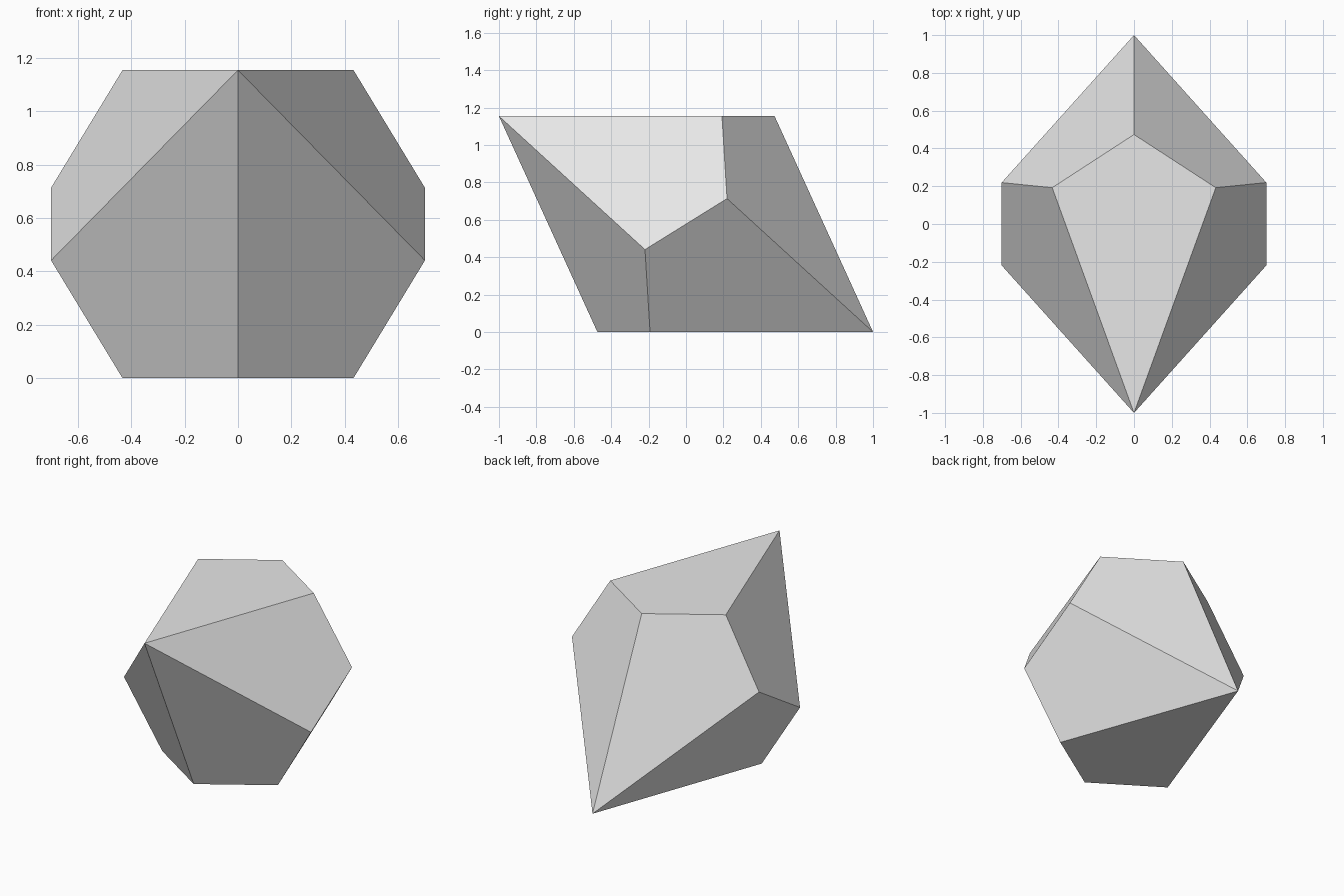
import bpy
import bmesh
from math import atan2, cos, pi, sin, tan
from mathutils import Matrix

cube = bpy.data.objects.get("Cube")
if cube:
    bpy.data.objects.remove(cube, do_unlink=True)

# Plain grey material
grey = bpy.data.materials.new("light_grey")
grey.use_nodes = True
color = (0.8, 0.8, 0.8, 1)
grey.diffuse_color = color
grey.node_tree.nodes["Principled BSDF"].inputs["Base Color"].default_value = color

# Ten-sided die: two tips and a zigzag belt, with flat kite faces
SIDES = 5
TIP = 1.1547
RADIUS = 0.7366
ZIGZAG = TIP * tan(pi / (2 * SIDES)) ** 2

bm = bmesh.new()
top = bm.verts.new((0, 0, TIP))
bottom = bm.verts.new((0, 0, -TIP))
belt = []
for i in range(2 * SIDES):
    a = pi / 2 + i * pi / SIDES
    z = ZIGZAG if i % 2 else -ZIGZAG
    belt.append(bm.verts.new((RADIUS * cos(a), RADIUS * sin(a), z)))
for i in range(2 * SIDES):
    tip = bottom if i % 2 else top
    bm.faces.new((tip, belt[i - 1], belt[i], belt[(i + 1) % (2 * SIDES)]))
bmesh.ops.recalc_face_normals(bm, faces=bm.faces[:])

# Tip it over to rest on one kite face
lean = atan2(RADIUS, TIP + ZIGZAG)
bm.transform(Matrix.Rotation(pi / 2 - lean, 4, "X"))
bm.transform(Matrix.Translation((0, 0, -min(v.co.z for v in bm.verts))))

mesh = bpy.data.meshes.new("ten_sided_die")
bm.to_mesh(mesh)
bm.free()
mesh.materials.append(grey)
die = bpy.data.objects.new("ten_sided_die", mesh)
bpy.context.collection.objects.link(die)
